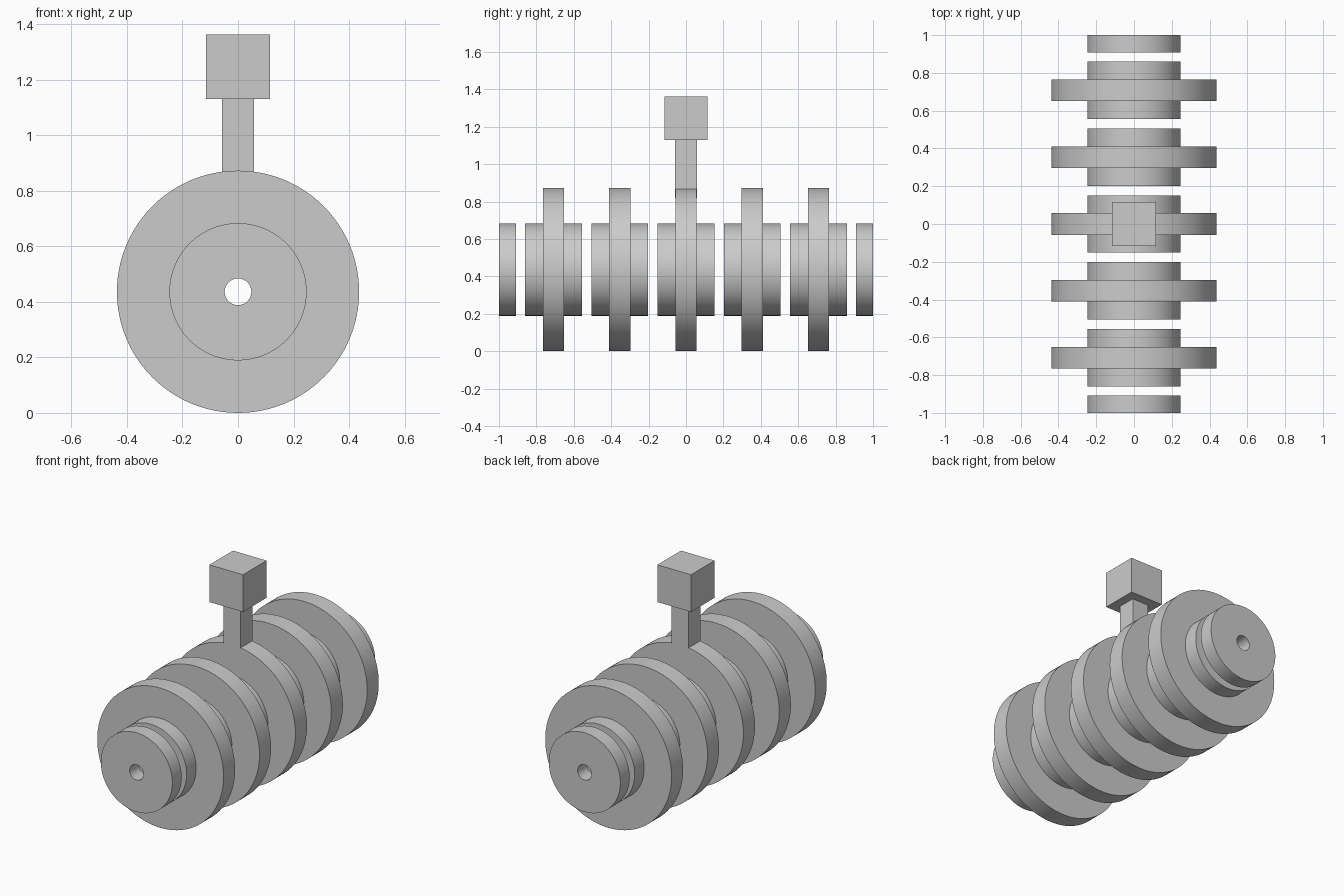
import bpy, bmesh, math
from mathutils import Matrix, Vector

if "Cube" in bpy.data.objects:
    bpy.data.objects.remove(bpy.data.objects["Cube"])

AXIS_Z = 0.436
DISC_R, HUB_R, BORE_R = 0.436, 0.247, 0.048
DISC_HALF, HUB_HALF = 0.057, 0.152
PITCH = 0.354
SIDES = 96

grey = bpy.data.materials.new("plain grey")
grey.use_nodes = True
colour = (0.6, 0.6, 0.6, 1)
grey.diffuse_color = colour
grey.node_tree.nodes["Principled BSDF"].inputs["Base Color"].default_value = colour


def finish(name, bm, smooth=False):
    bmesh.ops.recalc_face_normals(bm, faces=bm.faces)
    mesh = bpy.data.meshes.new(name)
    bm.to_mesh(mesh)
    bm.free()
    mesh.materials.append(grey)
    obj = bpy.data.objects.new(name, mesh)
    bpy.context.collection.objects.link(obj)
    if smooth:
        bpy.ops.object.select_all(action='DESELECT')
        obj.select_set(True)
        bpy.context.view_layer.objects.active = obj
        bpy.ops.object.shade_smooth_by_angle(angle=math.radians(30))
    return obj


def lathe(name, profile, y):
    """Spin a closed (radius, y) profile around the long axis."""
    bm = bmesh.new()
    verts = [bm.verts.new((r, y + d, AXIS_Z)) for r, d in profile]
    edges = [bm.edges.new((v, verts[i - 1])) for i, v in enumerate(verts)]
    bmesh.ops.spin(bm, geom=verts + edges, cent=(0, 0, AXIS_Z), axis=(0, 1, 0),
                   angle=math.tau, steps=SIDES)
    bmesh.ops.remove_doubles(bm, verts=bm.verts, dist=0.0001)
    return finish(name, bm, smooth=True)


def box(name, half, z0, z1):
    bm = bmesh.new()
    place = Matrix.Translation((0, 0, (z0 + z1) / 2)) @ Matrix.Diagonal(
        Vector((2 * half, 2 * half, z1 - z0, 1)))
    bmesh.ops.create_cube(bm, size=1, matrix=place)
    return finish(name, bm)


# Flanged wheels: a bored hub with a wide disc at its middle
half = [(BORE_R, -HUB_HALF), (HUB_R, -HUB_HALF), (HUB_R, -DISC_HALF), (DISC_R, -DISC_HALF)]
wheel = half + [(r, -d) for r, d in reversed(half)]
for i in range(-2, 3):
    lathe(f"flanged_wheel_{i + 3}", wheel, i * PITCH)

# Plain bored collars at the two ends
end = 0.046
collar = [(BORE_R, -end), (HUB_R, -end), (HUB_R, end), (BORE_R, end)]
for name, side in (("front_collar", -1), ("back_collar", 1)):
    lathe(name, collar, side * (1 - end))

# Handle standing on the middle disc
box("handle_stem", 0.058, 0.82, 1.13)
box("handle_knob", 0.116, 1.13, 1.362)
